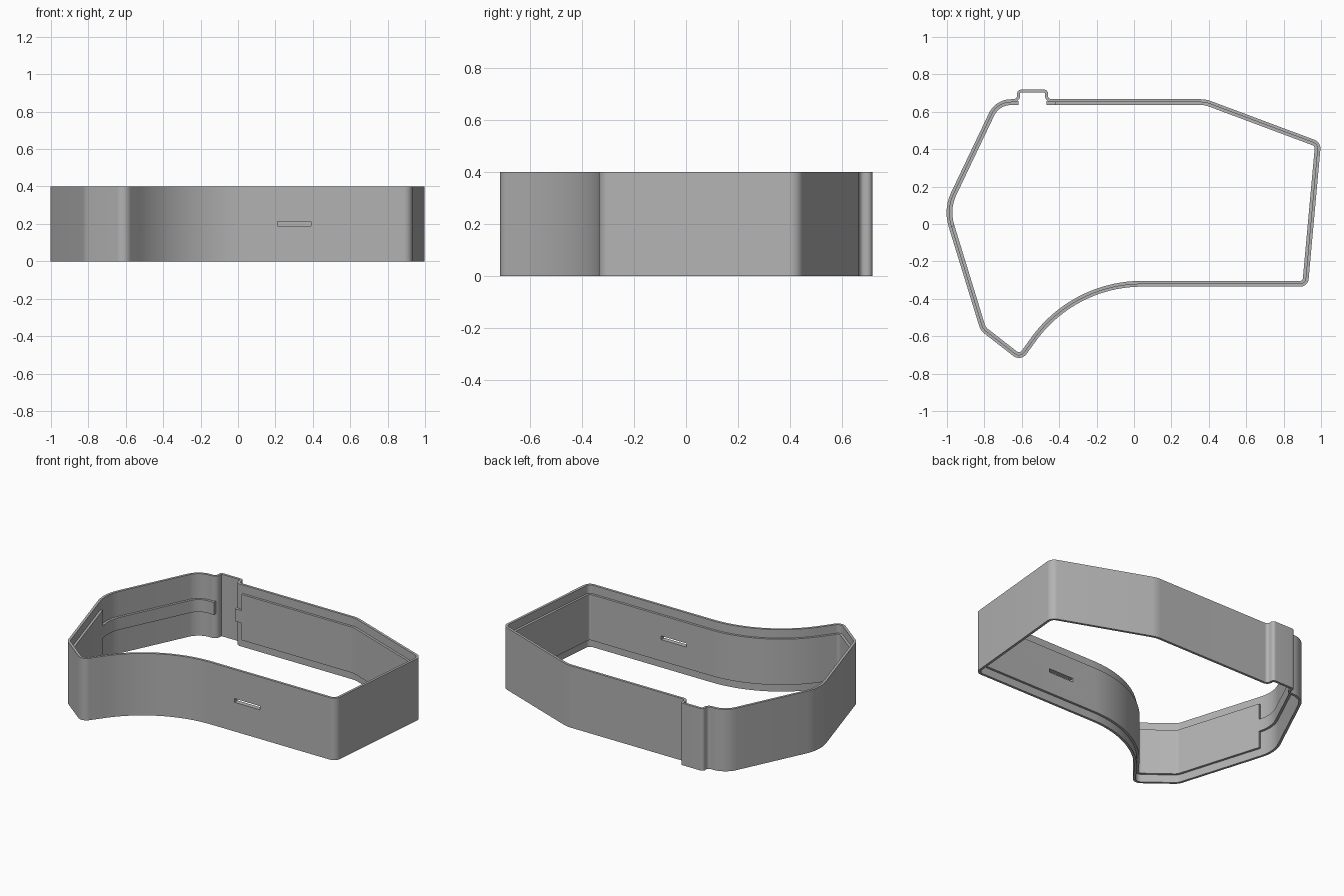
import bpy, bmesh, math
from mathutils import Vector

cube = bpy.data.objects.get("Cube")
if cube:
    bpy.data.objects.remove(cube, do_unlink=True)

grey = bpy.data.materials.new("plain_grey")
grey.use_nodes = True
grey.diffuse_color = (0.45, 0.45, 0.45, 1)
grey.node_tree.nodes["Principled BSDF"].inputs["Base Color"].default_value = (0.45, 0.45, 0.45, 1)

HEIGHT = 0.4
SKIN = 0.016      # outer wall thickness
FULL = 0.031      # depth to the face of the inner liner


def rounded(corners, closed):
    """Path through (x, y, radius) corners with arcs at the corners."""
    path = []
    n = len(corners)
    for i, (x, y, r) in enumerate(corners):
        p = Vector((x, y))
        if r == 0 or (not closed and i in (0, n - 1)):
            path.append(p)
            continue
        a = (Vector(corners[i - 1][:2]) - p).normalized()
        b = (Vector(corners[(i + 1) % n][:2]) - p).normalized()
        half = a.angle(b) / 2
        centre = p + (a + b).normalized() * (r / math.sin(half))
        start = p + a * (r / math.tan(half)) - centre
        turn = math.pi - 2 * half
        if a.x * b.y - a.y * b.x > 0:
            turn = -turn
        steps = max(6, int(abs(turn) * (30 if r > 0.5 else 10)))
        for k in range(steps + 1):
            t = turn * k / steps
            c, s = math.cos(t), math.sin(t)
            path.append(centre + Vector((start.x * c - start.y * s, start.x * s + start.y * c)))
    return path


def inset(path, d, closed):
    """Path moved inward by d with mitred joints."""
    n = len(path)
    out = []
    for i, p in enumerate(path):
        dirs = []
        if closed or i > 0:
            dirs.append((p - path[i - 1]).normalized())
        if closed or i < n - 1:
            dirs.append((path[(i + 1) % n] - p).normalized())
        normals = [Vector((-v.y, v.x)) for v in dirs]
        m = sum(normals, Vector((0, 0))).normalized()
        out.append(p + m * (d / max(0.3, m.dot(normals[0]))))
    return out


def wall(name, corners, d0, d1, z0, z1, closed=False):
    """Upright band between two insets of a path."""
    path = rounded(corners, closed)
    outer, inner = inset(path, d0, closed), inset(path, d1, closed)
    bm = bmesh.new()
    rings = [[bm.verts.new((o.x, o.y, z0)), bm.verts.new((o.x, o.y, z1)),
              bm.verts.new((i.x, i.y, z1)), bm.verts.new((i.x, i.y, z0))]
             for o, i in zip(outer, inner)]
    for k in range(len(rings) - (0 if closed else 1)):
        a, b = rings[k], rings[(k + 1) % len(rings)]
        for j in range(4):
            m = (j + 1) % 4
            bm.faces.new((a[j], b[j], b[m], a[m]))
    if not closed:
        bm.faces.new(rings[0])
        bm.faces.new(rings[-1])
    bmesh.ops.recalc_face_normals(bm, faces=bm.faces)
    mesh = bpy.data.meshes.new(name)
    bm.to_mesh(mesh)
    bm.free()
    mesh.materials.append(grey)
    ob = bpy.data.objects.new(name, mesh)
    bpy.context.collection.objects.link(ob)
    bpy.ops.object.select_all(action='DESELECT')
    ob.select_set(True)
    bpy.context.view_layer.objects.active = ob
    bpy.ops.object.shade_smooth_by_angle(angle=math.radians(30))
    return ob


# Corners of the outline, anticlockwise
left_point = (-1.02, 0.08, 0.25)
rear_left = (-0.74, 0.667, 0.13)
front_and_right = [
    (-0.82, -0.57, 0.08), (-0.605, -0.737, 0.05), (-0.314, -0.335, 0.7),
    (0.93, -0.335, 0.045), (1.0, 0.437, 0.05), (0.385, 0.667, 0.15)]
notch = [(-0.46, 0.667, 0.02), (-0.46, 0.718, 0.02),
         (-0.625, 0.718, 0.02), (-0.625, 0.667, 0.02)]

# Thin outer wall with the square bump at the back
shell = wall("outer_wall", front_and_right + notch + [rear_left, left_point],
             0, SKIN, 0, HEIGHT, closed=True)

# Thicker inner liner, leaving a ledge at the top and bottom
liner_start, liner_end = (-0.99, -0.016, 0), (-0.42, 0.667, 0)
liner = wall("inner_liner", [liner_start] + front_and_right + [liner_end],
             SKIN - 0.006, FULL, 0.05, 0.345)

# Narrow rails carrying the liner on to the bump
wall("left_rail", [(-0.618, 0.667, 0), rear_left, left_point, liner_start],
     SKIN - 0.006, FULL, 0.16, 0.24)
wall("right_rail", [liner_end, (-0.467, 0.667, 0)],
     SKIN - 0.006, FULL, 0.16, 0.24)

# Slot through the front wall
bpy.ops.mesh.primitive_cube_add(size=1, location=(0.3, -0.32, 0.2))
cutter = bpy.context.object
cutter.name = "slot_cutter"
cutter.dimensions = (0.18, 0.2, 0.024)
bpy.ops.object.transform_apply(location=False, rotation=False, scale=True)
for ob in (shell, liner):
    mod = ob.modifiers.new("slot", 'BOOLEAN')
    mod.operation = 'DIFFERENCE'
    mod.solver = 'EXACT'
    mod.object = cutter
    bpy.context.view_layer.objects.active = ob
    bpy.ops.object.modifier_apply(modifier=mod.name)
bpy.data.objects.remove(cutter, do_unlink=True)
